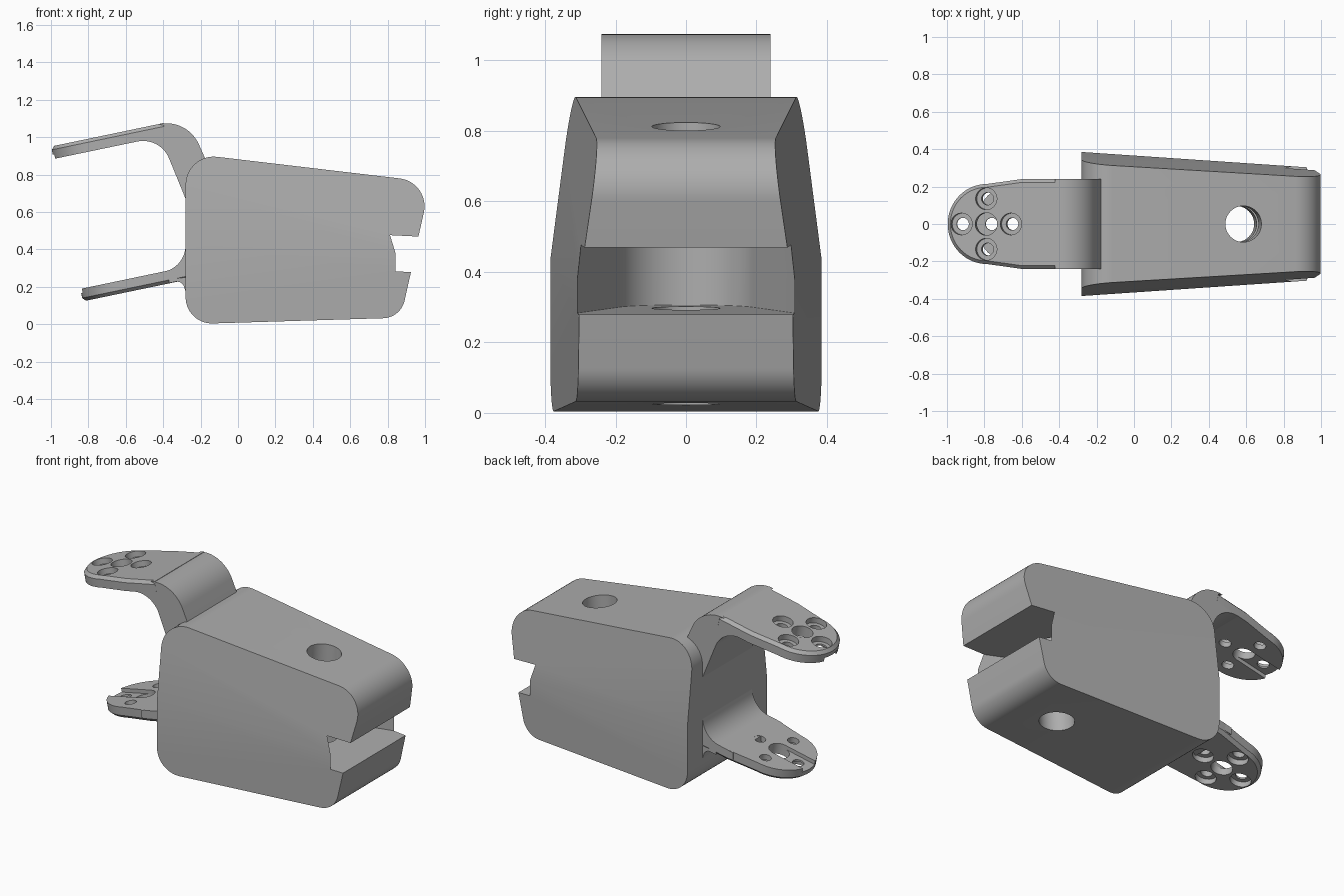
import bpy, bmesh
from math import sin, cos, tan, pi, atan2
from mathutils import Vector, Matrix

if "Cube" in bpy.data.objects:
    bpy.data.objects.remove(bpy.data.objects["Cube"], do_unlink=True)

GREY = (0.42, 0.42, 0.42, 1)
mat = bpy.data.materials.new("plain grey")
mat.use_nodes = True
mat.diffuse_color = GREY
mat.node_tree.nodes["Principled BSDF"].inputs["Base Color"].default_value = GREY


def finish(name, bm, matrix=None):
    bmesh.ops.recalc_face_normals(bm, faces=bm.faces)
    me = bpy.data.meshes.new(name)
    bm.to_mesh(me)
    bm.free()
    if matrix:
        me.transform(matrix)
    me.materials.append(mat)
    ob = bpy.data.objects.new(name, me)
    bpy.context.collection.objects.link(ob)
    return ob


def loft(name, rings, matrix=None):
    """Closed solid through rings with equal point counts."""
    bm = bmesh.new()
    vs = [[bm.verts.new(p) for p in r] for r in rings]
    n = len(vs[0])
    for a, b in zip(vs, vs[1:]):
        for i in range(n):
            j = (i + 1) % n
            bm.faces.new((a[i], a[j], b[j], b[i]))
    bm.faces.new(vs[0])
    bm.faces.new(vs[-1])
    return finish(name, bm, matrix)


def rounded(corners, steps=14):
    """Polygon of (x, z, radius) corners with arcs in place of rounded corners."""
    out, n = [], len(corners)
    for i, (x, z, r) in enumerate(corners):
        p = Vector((x, z))
        if not r:
            out.append(p)
            continue
        a = (Vector(corners[i - 1][:2]) - p).normalized()
        b = (Vector(corners[(i + 1) % n][:2]) - p).normalized()
        half = a.angle(b) / 2
        c = p + (a + b).normalized() * (r / sin(half))
        s, e = p + a * (r / tan(half)) - c, p + b * (r / tan(half)) - c
        t0 = atan2(s.y, s.x)
        dt = (atan2(e.y, e.x) - t0 + pi) % (2 * pi) - pi
        for k in range(steps + 1):
            t = t0 + dt * k / steps
            out.append(c + Vector((cos(t), sin(t))) * r)
    return out


def extrude(name, corners, half):
    pts = rounded(corners)
    return loft(name, [[(p.x, y, p.y) for p in pts] for y in (-half, half)])


def rod(r, z0, z1, x=0, y=0, matrix=None, n=40):
    ring = [(x + r * cos(2 * pi * i / n), y + r * sin(2 * pi * i / n)) for i in range(n)]
    return loft("cutter", [[(*p, z) for p in ring] for z in (z0, z1)], matrix)


def cut(ob, cutters):
    bpy.context.view_layer.objects.active = ob
    for c in cutters:
        m = ob.modifiers.new("cut", "BOOLEAN")
        m.operation, m.solver, m.object = "DIFFERENCE", "EXACT", c
        bpy.ops.object.modifier_apply(modifier=m.name)
        bpy.data.objects.remove(c, do_unlink=True)


# Housing: rounded side profile, tapering forward and leaning in above a crease
housing = extrude("housing", [
    (-0.28, 0.0, 0.14), (0.87, 0.035, 0.12), (0.925, 0.28, 0), (0.965, 0.47, 0),
    (1.03, 0.76, 0.15), (-0.28, 0.915, 0.15)], 1)
bm = bmesh.new()
bm.from_mesh(housing.data)
bmesh.ops.bisect_plane(bm, geom=bm.verts[:] + bm.edges[:] + bm.faces[:],
                       plane_co=(0, 0, 0.42), plane_no=(0.05, 0, 1))
for v in bm.verts:
    x, y, z = v.co
    w = 0.385 - 0.068 * (x + 0.28) - 0.13 * max(0, z - 0.42 + 0.05 * x)
    v.co.y = w if y > 0 else -w
bm.to_mesh(housing.data)
bm.free()

# Hinge pocket: curved back wall with flaring sides, open at the end
cx, r, flare = 0.57, 0.2, 0.34
plan = [(cx + r * cos(t), r * sin(t))
        for t in (pi / 2 + flare + (pi - 2 * flare) * k / 32 for k in range(33))]
reach = 0.7
sx, sy = plan[0]
plan = [(sx + reach * cos(flare), sy + reach * sin(flare))] + plan
plan.append((plan[0][0], -plan[0][1]))
pocket = loft("pocket_cutter", [[(x, y, z - 0.05 * (x - 0.9)) for x, y in plan]
                                for z in (0.28, 0.472)])

# Pin hole through the whole housing
top, low = Vector((0.585, 0, 0.815)), Vector((0.545, 0, 0.02))
tilt = (top - low).to_track_quat("Z", "Y").to_matrix().to_4x4()
pin = rod(0.0965, -0.3, 1.2, matrix=Matrix.Translation(low) @ tilt, n=64)
cut(housing, [pocket, pin])
parts = [housing]


# Fork plates: rounded chamfered tongues with a bolt circle and an inner slot
def fork_plate(name, origin, inward, length):
    ux, uz = 0.979, 0.204
    m = Matrix(((ux, 0, -uz, origin[0]), (0, 1, 0, 0), (uz, 0, ux, origin[1]), (0, 0, 0, 1)))
    thick, cham = 0.068, 0.018

    def outline(inset):
        rr = 0.214 - inset
        arc = [(rr * cos(t), rr * sin(t)) for t in (pi / 2 + pi * k / 32 for k in range(33))]
        w = 0.24 - inset
        return [(length, w), (0.19, w)] + arc + [(0.19, -w), (length, -w)]

    levels = ((cham, 0), (0, cham), (0, thick))
    plate = loft(name, [[(x, y, inward * d) for x, y in outline(i)] for i, d in levels], m)
    tools = [rod(0.06, -0.2, 0.2, matrix=m)]
    for k in range(4):
        bx, by = 0.135 * cos(k * pi / 2), 0.135 * sin(k * pi / 2)
        tools.append(rod(0.033, -0.2, 0.2, bx, by, m))
        tools.append(rod(0.058, -inward * 0.1, inward * 0.034, bx, by, m))
    slot = [(-0.4, -0.06), (0, -0.06), (0, 0.06), (-0.4, 0.06)]
    tools.append(loft("slot_cutter", [[(x, y, inward * d) for x, y in slot]
                                      for d in (0.045, 0.2)], m))
    cut(plate, tools)
    return plate


parts.append(fork_plate("upper_fork_plate", (-0.79, 0.994), -1, 0.4))
parts.append(fork_plate("lower_fork_plate", (-0.62, 0.166), 1, 0.36))

# Curved roots joining the plates to the housing
parts.append(extrude("upper_fork_root", [
    (-0.56, 0.973, 0), (-0.415, 1.0, 0.15), (-0.28, 0.67, 0), (-0.1, 0.67, 0),
    (-0.1, 0.717, 0), (-0.272, 1.103, 0.19), (-0.398, 1.0756, 0), (-0.385, 1.012, 0)], 0.24))
parts.append(extrude("lower_fork_root", [
    (-0.487, 0.262, 0), (-0.3, 0.302, 0.14), (-0.265, 0.5, 0), (-0.2, 0.5, 0),
    (-0.2, 0.27, 0), (-0.487, 0.22, 0)], 0.24))
parts.append(extrude("lower_fork_fillet", [
    (-0.37, 0.22, 0), (-0.3, 0.234, 0.04), (-0.275, 0.16, 0), (-0.2, 0.16, 0),
    (-0.2, 0.26, 0), (-0.37, 0.24, 0)], 0.24))

# Smooth curved walls, keep hard edges
for ob in parts:
    bpy.ops.object.select_all(action="DESELECT")
    ob.select_set(True)
    bpy.context.view_layer.objects.active = ob
    bpy.ops.object.shade_smooth_by_angle(angle=0.35)
